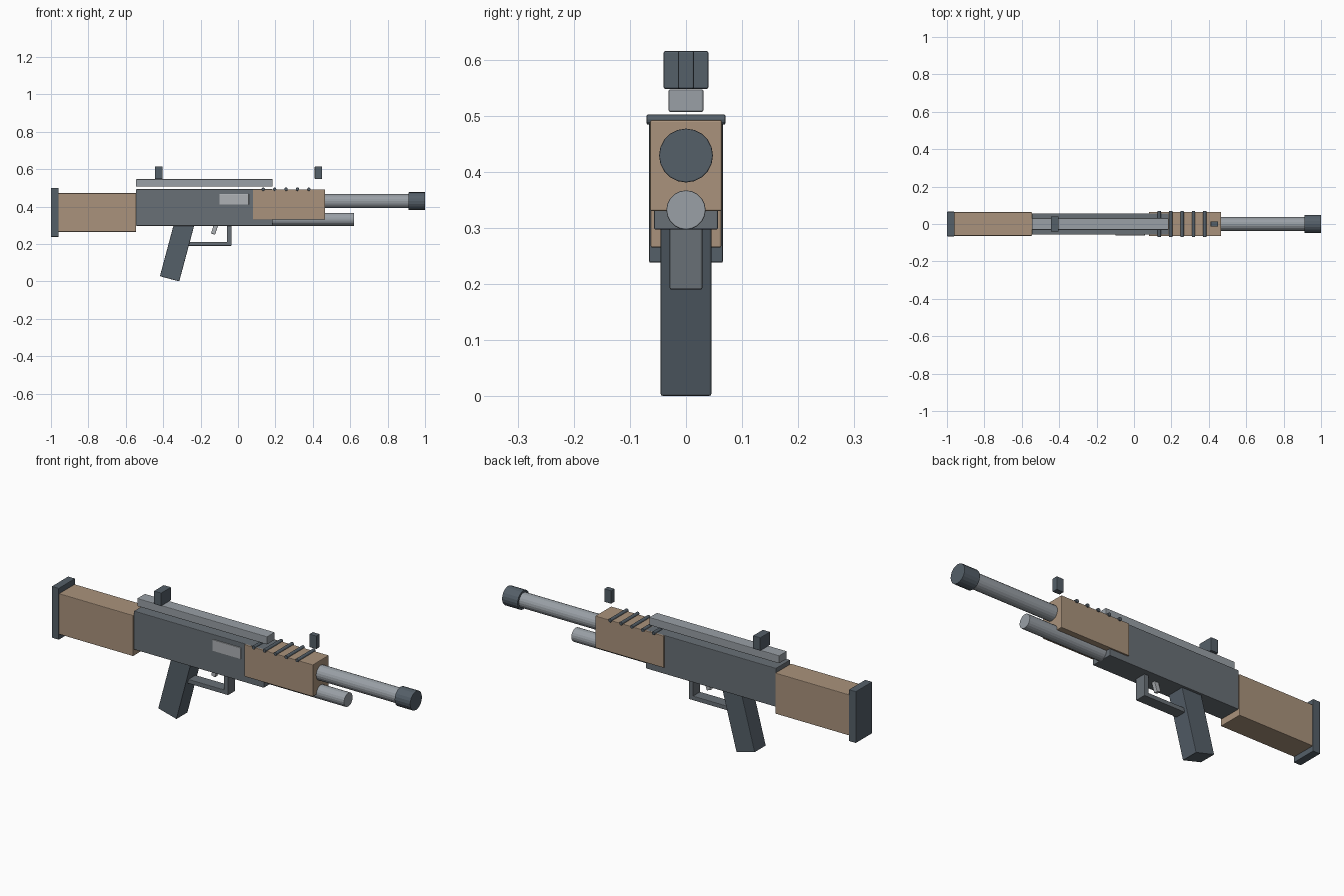
import bpy
from math import radians

if "Cube" in bpy.data.objects:
    bpy.data.objects.remove(bpy.data.objects["Cube"])


def material(name, rgb):
    m = bpy.data.materials.new(name)
    m.diffuse_color = (*rgb, 1)
    m.use_nodes = True
    m.node_tree.nodes["Principled BSDF"].inputs["Base Color"].default_value = m.diffuse_color
    return m


DARK = material("dark_metal", (0.09, 0.115, 0.14))
BODY = material("body_metal", (0.14, 0.16, 0.18))
STEEL = material("steel", (0.32, 0.35, 0.38))
PALE = material("pale_steel", (0.42, 0.44, 0.46))
TAN = material("tan", (0.40, 0.29, 0.20))


def finish(ob, name, mat, bevel):
    ob.name = name
    ob.data.materials.append(mat)
    if bevel:
        mod = ob.modifiers.new("edge", 'BEVEL')
        mod.width = bevel
        mod.segments = 2
        mod.limit_method = 'ANGLE'
        mod.angle_limit = radians(40)
    return ob


def block(name, mat, x, y, z, tilt=0, bevel=0.003):
    """Box spanning the (min, max) pairs, tilted about y through its centre."""
    spans = (x, y, z)
    centre = [(a + b) / 2 for a, b in spans]
    bpy.ops.mesh.primitive_cube_add(size=1, location=centre)
    ob = bpy.context.object
    ob.scale = [b - a for a, b in spans]
    bpy.ops.object.transform_apply(location=False, rotation=False, scale=True)
    ob.rotation_euler.y = radians(tilt)
    return finish(ob, name, mat, bevel)


def rod(name, mat, x, z, radius, sides=20):
    """Cylinder along x."""
    bpy.ops.mesh.primitive_cylinder_add(
        vertices=sides, radius=radius, depth=x[1] - x[0],
        location=((x[0] + x[1]) / 2, 0, z), rotation=(0, radians(90), 0))
    return finish(bpy.context.object, name, mat, 0.002)


# Stock and butt pad
block("butt_pad", DARK, (-1.0, -0.96), (-0.066, 0.066), (0.238, 0.50))
block("stock", TAN, (-0.962, -0.545), (-0.063, 0.063), (0.265, 0.472))

# Receiver with port on the front side only
block("receiver", BODY, (-0.545, 0.185), (-0.057, 0.057), (0.297, 0.493))
block("ejection_port", PALE, (-0.10, 0.058), (-0.062, -0.05), (0.41, 0.468), bevel=0.002)

# Handguard with cross ribs
block("handguard", TAN, (0.08, 0.465), (-0.064, 0.064), (0.33, 0.492))
for i in range(5):
    bpy.ops.mesh.primitive_cylinder_add(
        vertices=12, radius=0.009, depth=0.14,
        location=(0.135 + 0.061 * i, 0, 0.493), rotation=(radians(90), 0, 0))
    finish(bpy.context.object, f"handguard_rib_{i + 1}", DARK, 0.002)

# Barrel, muzzle and lower tube
rod("barrel", STEEL, (0.40, 0.93), 0.429, 0.0375)
rod("muzzle", DARK, (0.912, 1.0), 0.429, 0.048)
rod("lower_tube", STEEL, (0.15, 0.62), 0.332, 0.035)

# Top rail and sights
block("top_rail", STEEL, (-0.545, 0.185), (-0.031, 0.031), (0.507, 0.547))
block("rear_sight", DARK, (-0.445, -0.403), (-0.04, 0.04), (0.548, 0.615))
block("front_sight", DARK, (0.41, 0.45), (-0.0145, 0.0145), (0.548, 0.615))

# Slanted grip, trigger and guard
block("grip", DARK, (-0.378, -0.271), (-0.045, 0.045), (0.0085, 0.3285), tilt=15)
block("trigger", PALE, (-0.136, -0.113), (-0.01, 0.01), (0.252, 0.312), tilt=18, bevel=0.002)
block("guard_bottom", BODY, (-0.27, -0.035), (-0.029, 0.029), (0.19, 0.212))
block("guard_front", BODY, (-0.06, -0.035), (-0.029, 0.029), (0.19, 0.30))
